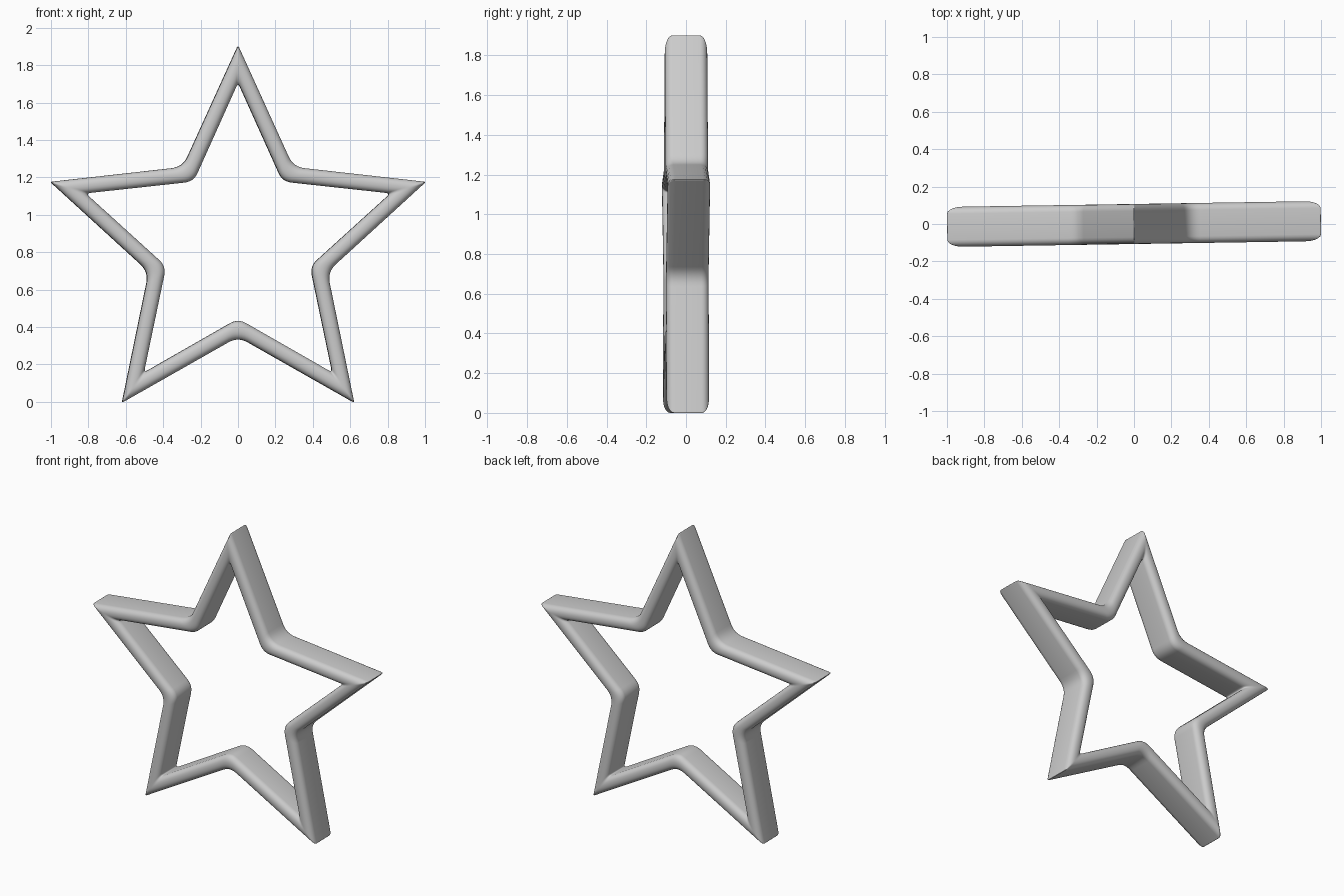
import bpy, bmesh, math
from mathutils import Vector

if "Cube" in bpy.data.objects:
    bpy.data.objects.remove(bpy.data.objects["Cube"])

CENTER_Z = 0.85
HALF_DEPTH = 0.107
BEVEL_T, BEVEL_Y = 0.44, 0.037   # edge rounding across the band and in depth


def star_outline(r_tip, r_valley, d_tip, d_valley, steps=6):
    """Five-pointed star outline with each corner softened by a small curve."""
    corners = []
    for i in range(10):
        r = r_valley if i % 2 else r_tip
        a = math.pi / 2 - i * math.pi / 5
        corners.append(Vector((r * math.cos(a), r * math.sin(a))))
    pts = []
    for i, c in enumerate(corners):
        d = d_valley if i % 2 else d_tip
        p = c + (corners[i - 1] - c).normalized() * d
        q = c + (corners[(i + 1) % 10] - c).normalized() * d
        for k in range(steps + 1):
            t = k / steps
            pts.append(p * (1 - t) ** 2 + c * 2 * t * (1 - t) + q * t * t)
    return pts


# Cross-section: t runs from outer (0) to inner (1), y is depth
section = []
for ct, cy, start in ((1 - BEVEL_T, 1, 0), (BEVEL_T, 1, 90),
                      (BEVEL_T, -1, 180), (1 - BEVEL_T, -1, 270)):
    for k in range(6):
        a = math.radians(start + k * 18)
        section.append((ct + BEVEL_T * math.cos(a),
                        cy * (HALF_DEPTH - BEVEL_Y) + BEVEL_Y * math.sin(a)))

# Star ring: sweep the section between the outer and inner outlines
outer = star_outline(1.056, 0.502, 0.012, 0.06)
inner = star_outline(0.857, 0.405, 0.025, 0.05)
bm = bmesh.new()
rings = []
for o, n in zip(outer, inner):
    ring = []
    for t, y in section:
        p = o.lerp(n, t)
        ring.append(bm.verts.new((p.x, y, p.y + CENTER_Z)))
    rings.append(ring)
m = len(section)
for i, ring in enumerate(rings):
    nxt = rings[(i + 1) % len(rings)]
    for j in range(m):
        k = (j + 1) % m
        bm.faces.new((ring[j], ring[k], nxt[k], nxt[j]))
bmesh.ops.recalc_face_normals(bm, faces=bm.faces)

mesh = bpy.data.meshes.new("star_ring")
bm.to_mesh(mesh)
bm.free()
star = bpy.data.objects.new("star_ring", mesh)
bpy.context.collection.objects.link(star)
star.rotation_euler.z = math.radians(0.9)   # slight turn seen from the top

bpy.context.view_layer.objects.active = star
star.select_set(True)
bpy.ops.object.shade_smooth_by_angle(angle=math.radians(40))
